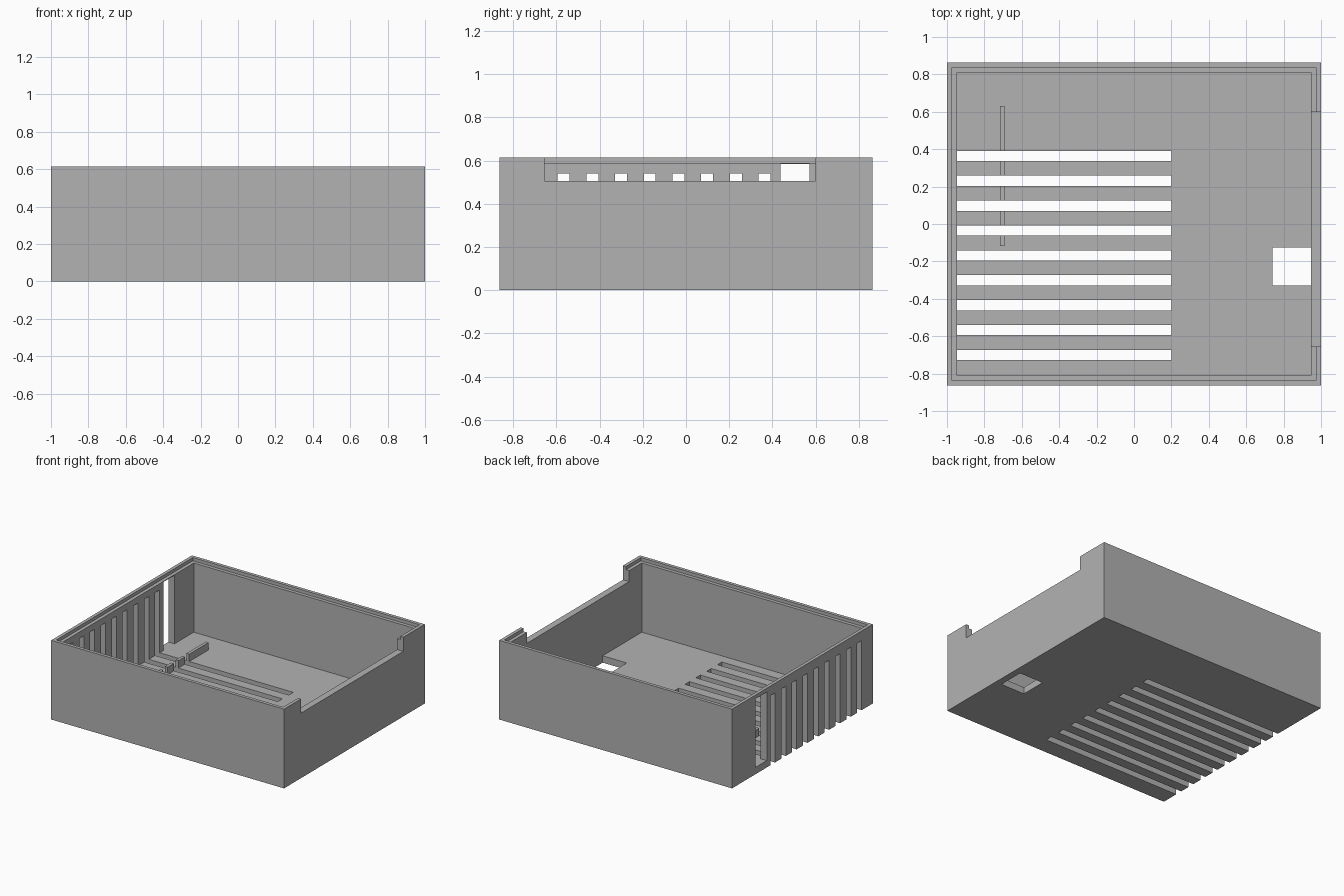
import bpy
import bmesh
from mathutils import Vector

cube = bpy.data.objects.get("Cube")
if cube:
    bpy.data.objects.remove(cube, do_unlink=True)

GREY = (0.448, 0.448, 0.448, 1)
grey = bpy.data.materials.new("plain grey")
grey.use_nodes = True
grey.diffuse_color = GREY
grey.node_tree.nodes["Principled BSDF"].inputs["Base Color"].default_value = GREY

# Overall sizes
HX, HY, TOP = 1.0, 0.863, 0.615
WALL, LIP, FLOOR, LEDGE = 0.053, 0.026, 0.053, 0.59


def box(name, x, y, z):
    """Box object from its (min, max) along each axis."""
    bm = bmesh.new()
    bmesh.ops.create_cube(bm, size=1)
    lo, hi = Vector((x[0], y[0], z[0])), Vector((x[1], y[1], z[1]))
    for v in bm.verts:
        v.co = (lo + hi) / 2 + v.co * (hi - lo)
    mesh = bpy.data.meshes.new(name)
    bm.to_mesh(mesh)
    bm.free()
    mesh.materials.append(grey)
    obj = bpy.data.objects.new(name, mesh)
    bpy.context.collection.objects.link(obj)
    return obj


def cut(obj, cutters):
    """Subtract each cutter in turn and apply."""
    bpy.context.view_layer.objects.active = obj
    for cutter in cutters:
        mod = obj.modifiers.new("cut", 'BOOLEAN')
        mod.operation = 'DIFFERENCE'
        mod.solver = 'EXACT'
        mod.object = cutter
        bpy.ops.object.modifier_apply(modifier=mod.name)


# Open tray with a stepped rim
tray = box("enclosure_tray", (-HX, HX), (-HY, HY), (0, TOP))
cavity = box("cavity_cutter", (-HX + WALL, HX - WALL), (-HY + WALL, HY - WALL), (FLOOR, 1))
rim = box("rim_cutter", (-HX + LIP, HX - LIP), (-HY + LIP, HY - LIP), (LEDGE, 1))

# Openings: side notch, tall port and floor hole
notch = box("notch_cutter", (HX - 0.1, HX + 0.1), (-0.655, 0.6), (0.505, 1))
port = box("port_cutter", (-HX - 0.1, -HX + 0.1), (0.437, 0.573), (FLOOR, 0.585))
hole = box("floor_hole_cutter", (0.74, HX - WALL), (-0.33, -0.125), (-0.1, 0.1))

# Vent slots running down the side wall and across the floor
slots = []
for i in range(9):
    y = 0.364 - i * 0.133
    slots.append(box("vent_cutter", (-HX - 0.1, 0.2), (y - 0.0275, y + 0.0275), (-0.1, 0.54)))

cut(tray, [cavity, rim, notch, port, hole] + slots)

# Board rail on the floor, interrupted by the vents
rail = box("floor_rail", (-0.717, -0.693), (-0.117, 0.63), (FLOOR, 0.11))
cut(rail, slots)

for helper in [cavity, rim, notch, port, hole] + slots:
    bpy.data.objects.remove(helper, do_unlink=True)
